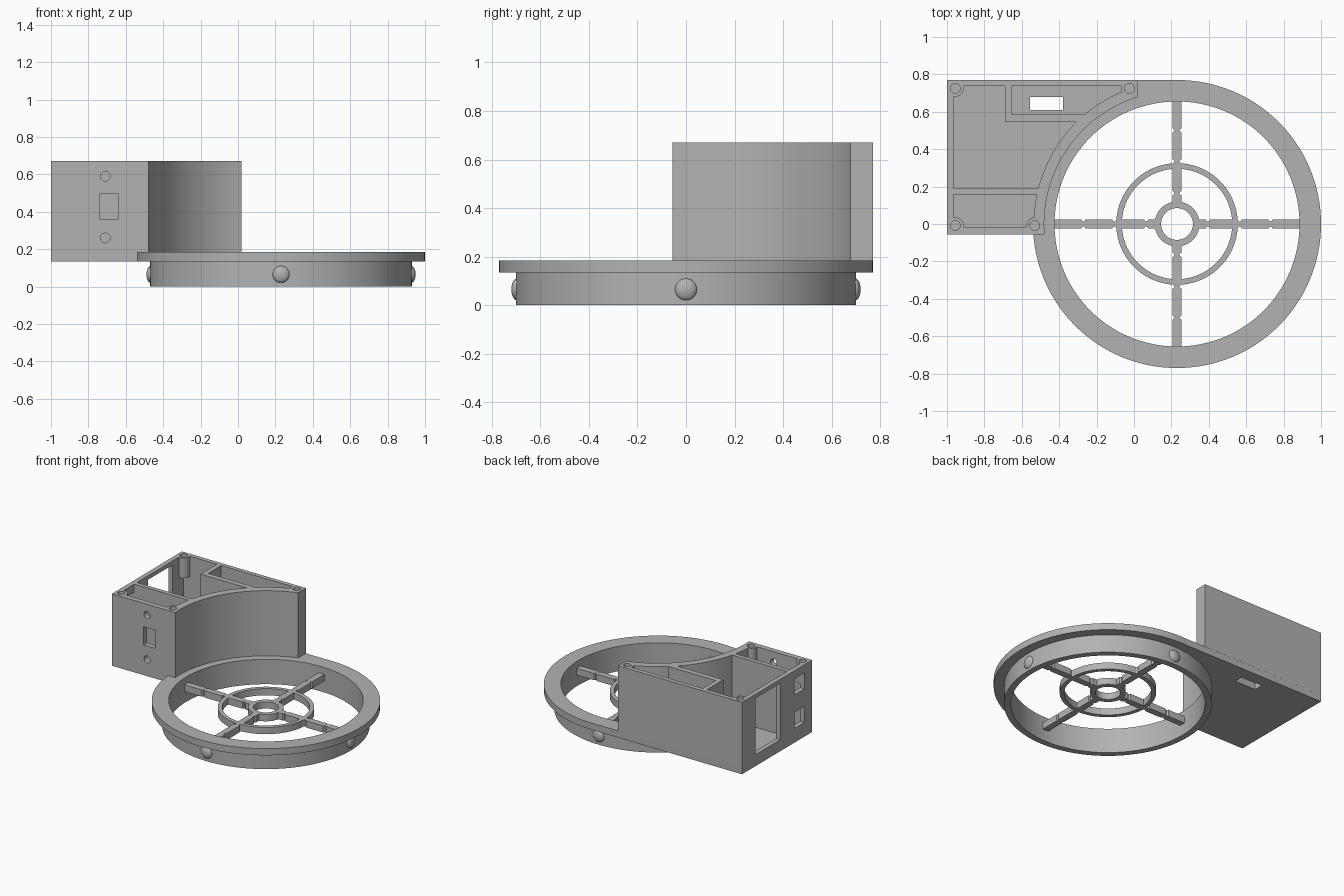
import bpy, bmesh
from math import sin, cos, pi, atan2, sqrt
from mathutils import Matrix, Vector

if "Cube" in bpy.data.objects:
    bpy.data.objects.remove(bpy.data.objects["Cube"])

GREY = (0.45, 0.45, 0.45, 1)
mat = bpy.data.materials.new("plain grey")
mat.use_nodes = True
mat.diffuse_color = GREY
mat.node_tree.nodes["Principled BSDF"].inputs["Base Color"].default_value = GREY

CX = 0.23                      # ring centre on x
Z0, Z1, TOP = 0.135, 0.185, 0.67


def finish(name, bm):
    bmesh.ops.recalc_face_normals(bm, faces=bm.faces)
    me = bpy.data.meshes.new(name)
    bm.to_mesh(me)
    bm.free()
    me.materials.append(mat)
    ob = bpy.data.objects.new(name, me)
    bpy.context.collection.objects.link(ob)
    return ob


def activate(ob):
    bpy.ops.object.select_all(action='DESELECT')
    ob.select_set(True)
    bpy.context.view_layer.objects.active = ob


def smooth(ob):
    activate(ob)
    bpy.ops.object.shade_smooth_by_angle(angle=0.6)


def prism(name, outline, low, high):
    bm = bmesh.new()
    face = bm.faces.new([bm.verts.new((x, y, low)) for x, y in outline])
    ext = bmesh.ops.extrude_face_region(bm, geom=[face])
    verts = [v for v in ext["geom"] if isinstance(v, bmesh.types.BMVert)]
    bmesh.ops.translate(bm, verts=verts, vec=(0, 0, high - low))
    return finish(name, bm)


def block(x0, x1, y0, y1, z0, z1):
    return prism("cutter", [(x0, y0), (x1, y0), (x1, y1), (x0, y1)], z0, z1)


def cylinder(name, x, y, r, low, high, n=32):
    return prism(name, [(x + r * cos(2 * pi * i / n), y + r * sin(2 * pi * i / n))
                        for i in range(n)], low, high)


def lathe(name, profile, n=128):
    """Spin a closed (radius, z) profile about the ring axis."""
    bm = bmesh.new()
    loops = [[bm.verts.new((CX + r * cos(2 * pi * i / n), r * sin(2 * pi * i / n), z))
              for r, z in profile] for i in range(n)]
    k = len(profile)
    for i in range(n):
        a, b = loops[i], loops[(i + 1) % n]
        for j in range(k):
            bm.faces.new((a[j], b[j], b[(j + 1) % k], a[(j + 1) % k]))
    ob = finish(name, bm)
    smooth(ob)
    return ob


def arc(r, start, end, n=40):
    """Arc about the ring centre between two points, in angle order."""
    a, b = (atan2(p[1], p[0] - CX) % (2 * pi) for p in (start, end))
    return [(CX + r * cos(a + (b - a) * i / n), r * sin(a + (b - a) * i / n))
            for i in range(n + 1)]


def at_x(r, x):
    return (x, sqrt(r * r - (x - CX) ** 2))


def at_y(r, y):
    return (CX - sqrt(r * r - y * y), y)


def combine(ob, others, operation):
    for other in others:
        mod = ob.modifiers.new("cut", 'BOOLEAN')
        mod.operation = operation
        mod.solver = 'EXACT'
        mod.object = other
        activate(ob)
        bpy.ops.object.modifier_apply(modifier=mod.name)
        bpy.data.objects.remove(other)


# Flanged rim, middle ring and hub
lathe("flanged_rim", [(0.655, 0), (0.70, 0), (0.70, Z0), (0.77, Z0), (0.77, Z1), (0.655, Z1)])
S0, S1 = 0.085, 0.135
for name, inner, outer in (("middle_ring", 0.295, 0.325), ("hub_ring", 0.085, 0.12)):
    lathe(name, [(inner, S0), (outer, S0), (outer, S1), (inner, S1)], 96)

# Notched spokes and the snap bumps, one per quarter
side = [(0.115, 0.024)]
for r in (0.165, 0.335, 0.5):
    side += [(r - 0.012, 0.024), (r - 0.004, 0.014), (r + 0.004, 0.014), (r + 0.012, 0.024)]
side.append((0.658, 0.024))
spoke_outline = side + [(r, -w) for r, w in reversed(side)]
for q in range(4):
    place = Matrix.Translation((CX, 0, 0)) @ Matrix.Rotation(q * pi / 2, 4, 'Z')
    spoke = prism("spoke_%d" % (q + 1), spoke_outline, S0, S1)
    spoke.data.transform(place)
    bm = bmesh.new()
    bmesh.ops.create_uvsphere(bm, u_segments=32, v_segments=16, radius=0.045)
    bmesh.ops.scale(bm, vec=(0.5, 1, 1), verts=bm.verts)
    bm.transform(place @ Matrix.Translation((0.697, 0, 0.065)))
    smooth(finish("snap_bump_%d" % (q + 1), bm))

# Floor plate of the housing, blending tangentially into the rim
XL, XR, YF, YB = -1.0, 0.02, -0.055, 0.77
plate = prism("housing_floor",
              [(XL, YF), (XL, YB)] + arc(0.769, (CX, YB), at_y(0.769, YF), 64), Z0, Z1)
combine(plate, [block(-0.555, -0.38, 0.61, 0.68, 0, 0.3)], 'DIFFERENCE')
smooth(plate)

# Housing walls: block with a curved side, hollowed by three compartments
R, RI = 0.71, 0.766
walls = prism("housing_walls",
              [(XL, YF), (XL, YB), (XR, YB)] + arc(R, at_x(R, XR), at_y(R, YF), 64), Z1, TOP)
L = -0.965
low, high = Z1 - 0.1, TOP + 0.1
main_room = prism("cutter", [(L, 0.19), (L, 0.738), (-0.69, 0.738), (-0.69, 0.545)]
                  + arc(RI, at_y(RI, 0.545), at_y(RI, 0.19)), low, high)
back_room = prism("cutter", [(-0.655, 0.585), (-0.655, 0.738)]
                  + arc(RI, at_y(RI, 0.738), at_y(RI, 0.585)), low, high)
front_room = prism("cutter", [(L, -0.015), (L, 0.158)]
                   + arc(RI, at_y(RI, 0.158), at_y(RI, -0.015)), low, high)
combine(walls, [main_room, back_room, front_room], 'DIFFERENCE')

# Screw posts in the corners
posts = [(-0.955, 0.725), (-0.025, 0.725), (-0.955, -0.008), (-0.53, -0.008)]
combine(walls, [cylinder("post", x, y, 0.044, 0.52, TOP) for x, y in posts], 'UNION')
cutters = [cylinder("cutter", x, y, 0.026, 0.55, TOP + 0.1) for x, y in posts]

# Openings in the side wall and the front wall
cutters += [block(-1.1, -0.95, 0.32, 0.61, 0.22, 0.64),
            block(-1.1, -0.95, 0.035, 0.155, 0.49, 0.61),
            block(-1.1, -0.95, 0.035, 0.155, 0.24, 0.36),
            block(-0.74, -0.64, -0.1, 0.05, 0.36, 0.495)]
for z in (0.26, 0.59):
    hole = cylinder("cutter", 0, 0, 0.026, -0.06, 0.06)
    hole.data.transform(Matrix.Translation((-0.71, -0.05, z)) @ Matrix.Rotation(pi / 2, 4, 'X'))
    cutters.append(hole)
combine(walls, cutters, 'DIFFERENCE')
smooth(walls)
